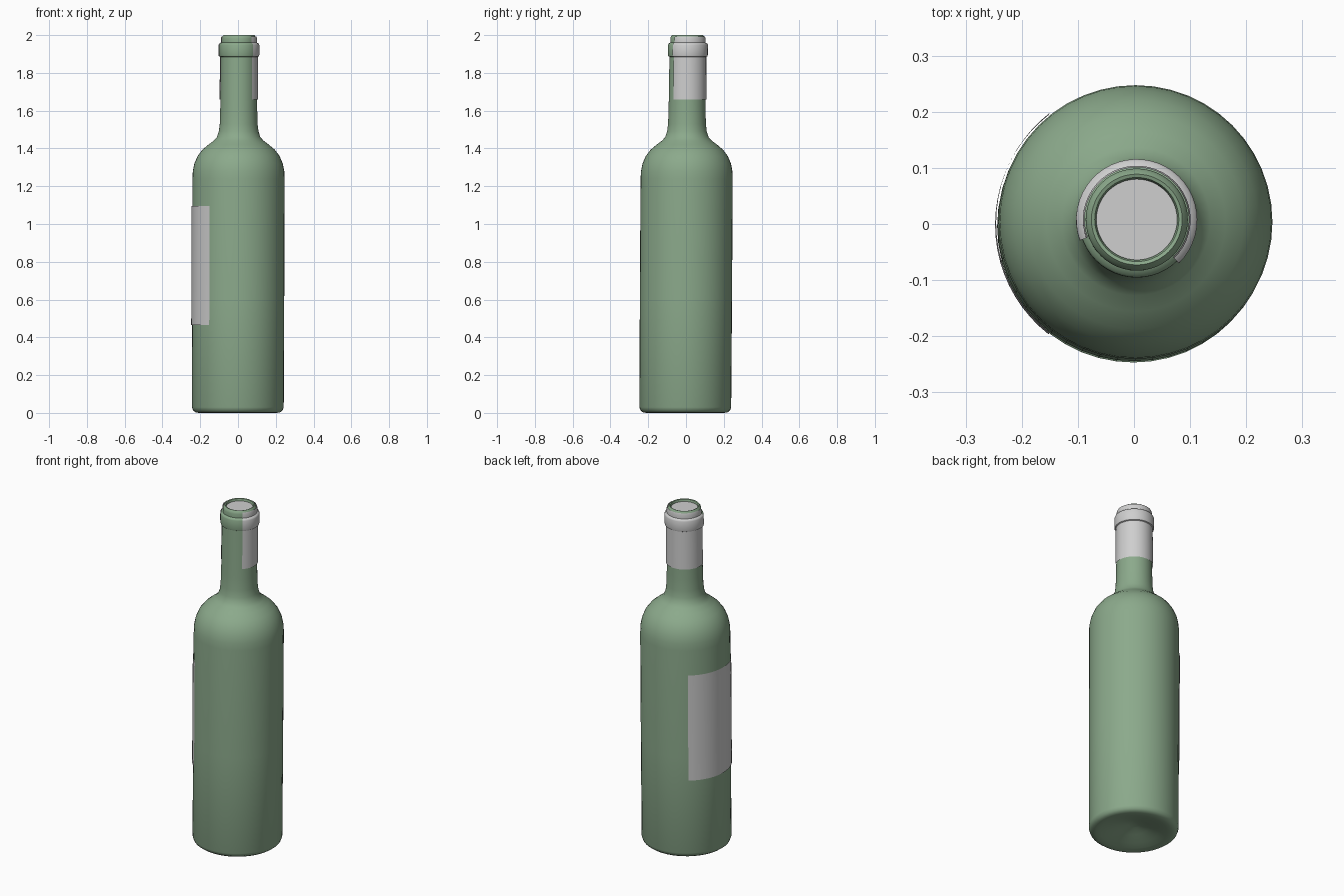
import bpy
import bmesh
from math import radians, cos, sin
from mathutils import Vector

cube = bpy.data.objects.get("Cube")
if cube:
    bpy.data.objects.remove(cube, do_unlink=True)


def make_material(name, color):
    mat = bpy.data.materials.new(name)
    mat.use_nodes = True
    mat.diffuse_color = color
    mat.node_tree.nodes["Principled BSDF"].inputs["Base Color"].default_value = color
    return mat


green = make_material("green glass", (0.26, 0.40, 0.26, 1))
grey = make_material("light grey paper", (0.62, 0.62, 0.62, 1))


def lathe(name, profile, mat, start=0, end=360, steps=48):
    """Sweep (radius, height) points about z between two angles in degrees."""
    bm = bmesh.new()
    columns = []
    for i in range(steps + 1):
        a = radians(start + (end - start) * i / steps)
        # The bottle leans very slightly
        columns.append([bm.verts.new((r * cos(a) + 0.003 * z - 0.001,
                                      r * sin(a) + 0.006 * z - 0.004, z))
                        for r, z in profile])
    for a, b in zip(columns, columns[1:]):
        for j in range(len(profile) - 1):
            bm.faces.new((a[j], b[j], b[j + 1], a[j + 1]))
    bmesh.ops.remove_doubles(bm, verts=bm.verts, dist=0.00001)
    bmesh.ops.dissolve_degenerate(bm, edges=bm.edges, dist=0.00001)
    mesh = bpy.data.meshes.new(name)
    bm.to_mesh(mesh)
    bm.free()
    mesh.materials.append(mat)
    obj = bpy.data.objects.new(name, mesh)
    bpy.context.collection.objects.link(obj)
    bpy.ops.object.select_all(action="DESELECT")
    obj.select_set(True)
    bpy.context.view_layer.objects.active = obj
    bpy.ops.object.shade_smooth_by_angle(angle=radians(40))
    return obj


# Glass: hollowed base, body, shoulder, neck, collar and lip
base = [(0, 0.05), (0.03, 0.047), (0.08, 0.032), (0.14, 0.014), (0.18, 0.004),
        (0.205, 0), (0.224, 0.003), (0.237, 0.013), (0.243, 0.03)]
shoulder = [(0.244, 0.6), (0.244, 1.24), (0.242, 1.28), (0.234, 1.32),
            (0.217, 1.36), (0.192, 1.393), (0.16, 1.42), (0.132, 1.441),
            (0.115, 1.46), (0.105, 1.49), (0.1, 1.53)]
neck = [(0.098, 1.6), (0.097, 1.66), (0.095, 1.885)]
collar = [(0.101, 1.888), (0.103, 1.895), (0.103, 1.948), (0.1, 1.955), (0.091, 1.96)]
lip = [(0.091, 1.982), (0.088, 1.992), (0.081, 2.0), (0.075, 1.998),
       (0.072, 1.99), (0.072, 1.96)]
lathe("bottle_glass", base + shoulder + neck + collar + lip, green)

# Cork set just below the lip
lathe("cork", [(0.0725, 1.95), (0.0725, 1.986), (0, 1.986)], grey)

# Paper label wrapped around the right side of the body
lathe("body_label", [(0.248, 0.466), (0.248, 1.094)], grey, 128, 232, 20)

# Foil that follows the neck and collar, open toward the front
foil = [(r + 0.005, z) for r, z in neck[1:] + collar + lip[:2]]
lathe("neck_foil", foil, grey, -46, 200, 32)
